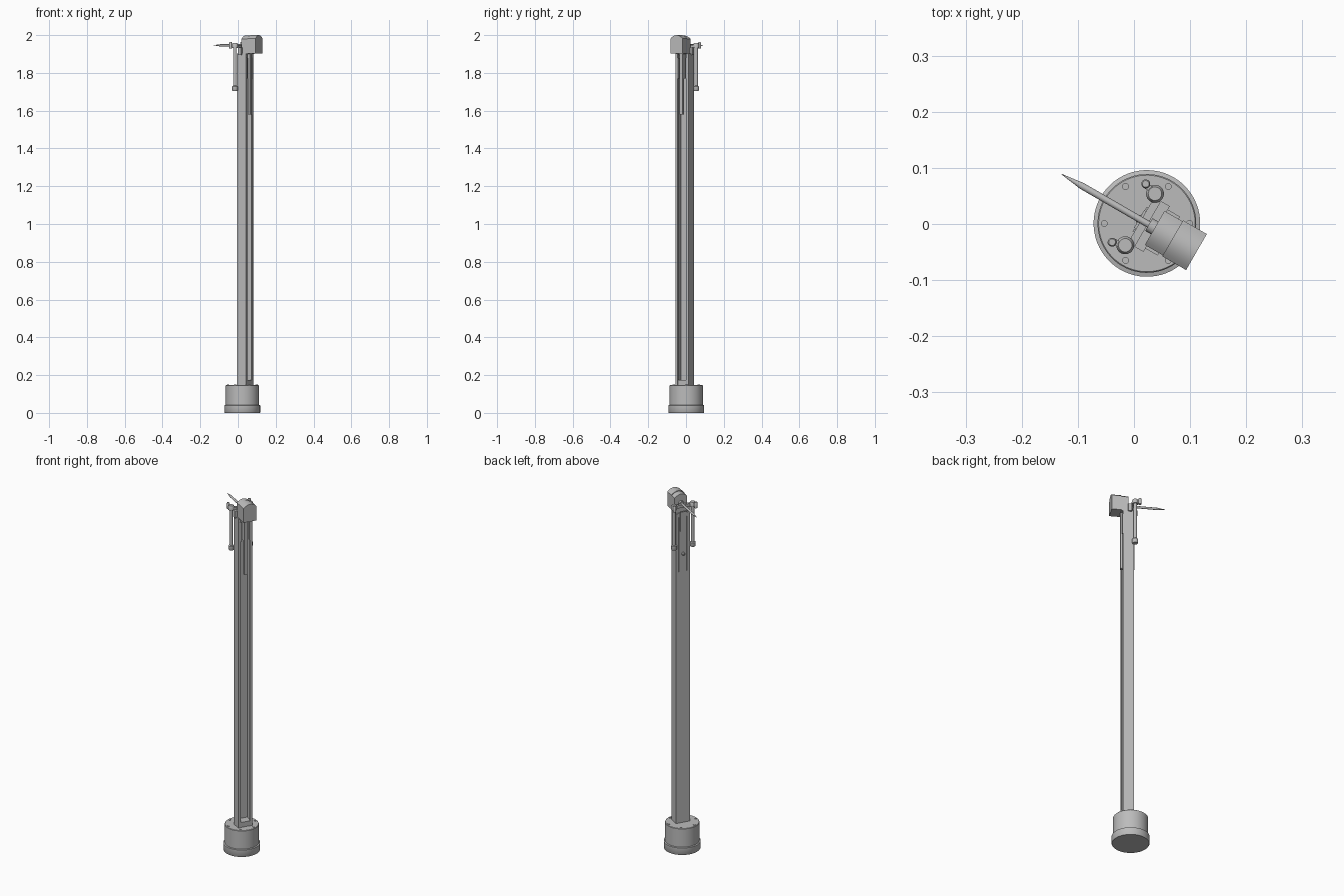
import bpy, bmesh, math
from mathutils import Matrix, Vector

if "Cube" in bpy.data.objects:
    bpy.data.objects.remove(bpy.data.objects["Cube"], do_unlink=True)

grey = bpy.data.materials.new("plain grey")
grey.use_nodes = True
colour = (0.5, 0.5, 0.5, 1)
grey.diffuse_color = colour
grey.node_tree.nodes["Principled BSDF"].inputs["Base Color"].default_value = colour

# The whole mast is turned on its base: local x runs from pin to housing
PLACE = Matrix.Translation((0.023, 0.001, 0)) @ Matrix.Rotation(math.radians(-30), 4, "Z")


def finish(name, bm):
    bmesh.ops.recalc_face_normals(bm, faces=bm.faces)
    mesh = bpy.data.meshes.new(name)
    bm.to_mesh(mesh)
    bm.free()
    mesh.materials.append(grey)
    ob = bpy.data.objects.new(name, mesh)
    bpy.context.collection.objects.link(ob)
    ob.matrix_world = PLACE
    bpy.ops.object.select_all(action="DESELECT")
    ob.select_set(True)
    bpy.context.view_layer.objects.active = ob
    bpy.ops.object.shade_smooth_by_angle(angle=math.radians(35))
    return ob


def box(name, x, y, z):
    bm = bmesh.new()
    bmesh.ops.create_cube(bm, size=1)
    for v in bm.verts:
        v.co = Vector([r[0] if c < 0 else r[1] for c, r in zip(v.co, (x, y, z))])
    return finish(name, bm)


def lathe(name, profile, at=(0, 0, 0), axis="Z", sides=24):
    """Stack of (radius, height) rings, capped at both ends."""
    bm = bmesh.new()
    turn = Matrix.Rotation(math.radians(-90), 4, "Y") if axis == "-X" else Matrix()
    rings = []
    for r, h in profile:
        ring = []
        for i in range(sides):
            a = math.tau * i / sides
            p = turn @ Vector((r * math.cos(a), r * math.sin(a), h))
            ring.append(bm.verts.new(p + Vector(at)))
        rings.append(ring)
    for a, b in zip(rings, rings[1:]):
        for i in range(sides):
            j = (i + 1) % sides
            bm.faces.new((a[i], a[j], b[j], b[i]))
    bm.faces.new(rings[0])
    bm.faces.new(rings[-1])
    return finish(name, bm)


def prism(name, outline, to_3d, depth):
    bm = bmesh.new()
    face = bm.faces.new([bm.verts.new(to_3d(p)) for p in outline])
    ext = bmesh.ops.extrude_face_region(bm, geom=[face])
    bmesh.ops.translate(bm, vec=depth,
                        verts=[g for g in ext["geom"] if isinstance(g, bmesh.types.BMVert)])
    return finish(name, bm)


# Round base with a wider foot ring
lathe("base", [(0.093, 0), (0.095, 0.003), (0.095, 0.04), (0.088, 0.042),
               (0.088, 0.145), (0.086, 0.147)], sides=64)
for i in range(6):
    a = math.tau * (i + 0.5) / 6
    lathe("base_screw", [(0.006, 0.146), (0.006, 0.15)],
          (0.076 * math.cos(a), 0.076 * math.sin(a), 0), sides=12)

# Channel column, open on the housing side, with small lips
half = [(-0.011, 0.04), (0.045, 0.04), (0.045, 0.026), (0.039, 0.026),
        (0.039, 0.033), (-0.004, 0.033)]
channel = half + [(x, -y) for x, y in reversed(half)]
prism("column", channel, lambda p: (p[0], p[1], 0.147), (0, 0, 1.755))
box("column_foot_block", (-0.004, 0.043), (-0.033, 0.033), (0.147, 0.175))

# Guide rail and clamps inside the upper channel
box("guide_rail", (0.04, 0.053), (-0.009, 0.009), (1.58, 1.905))
box("guide_carrier", (-0.004, 0.04), (-0.009, 0.009), (1.77, 1.9))
for s in (-1, 1):
    ys = sorted((s * 0.022, s * 0.035))
    box("channel_clamp", (0.035, 0.048), ys, (1.77, 1.88))
    ys = sorted((s * 0.02, s * 0.025))
    box("rear_strip", (-0.015, -0.01), ys, (1.57, 1.88))
box("rear_plate", (-0.016, -0.01), (-0.018, 0.018), (1.8, 1.91))
lathe("rear_knob", [(0.009, 0), (0.009, 0.005), (0.005, 0.009)],
      (-0.011, 0, 1.67), "-X", 16)


# Head housing with a shallow arched top
def arch(w, bottom, shoulder, top, n=12):
    pts = [(-w, bottom), (w, bottom)]
    for i in range(n + 1):
        t = 1 - 2 * i / n
        pts.append((w * t, shoulder + (top - shoulder) * (1 - t * t)))
    return pts


prism("housing_front", arch(0.037, 1.902, 1.982, 2.0),
      lambda p: (0.053, p[0], p[1]), (0.049, 0, 0))
prism("housing_rear", arch(0.035, 1.9, 1.98, 1.997),
      lambda p: (0.016, p[0], p[1]), (0.037, 0, 0))
box("head_plate", (0.0, 0.02), (-0.047, 0.047), (1.895, 1.935))
box("cross_bar", (-0.012, 0.002), (-0.045, 0.045), (1.932, 1.948))

# Pointed pin reaching out behind
lathe("pin_collar", [(0.013, 0), (0.013, 0.014)], (0.018, 0, 1.948), "-X")
lathe("pin", [(0.006, 0), (0.006, 0.155), (0.0045, 0.165), (0.0005, 0.196)],
      (0.02, 0, 1.946), "-X", 20)

# Paired hanging rods with arms, knobs and feet
for s in (-1, 1):
    at = (-0.014, s * 0.053, 0)
    lathe("rod_arm", [(0.016, 1.932), (0.016, 1.95), (0.012, 1.957)], at)
    lathe("hanging_rod", [(0.009, 1.72), (0.009, 1.935)], at)
    lathe("rod_foot", [(0.013, 1.705), (0.015, 1.708), (0.015, 1.728), (0.01, 1.732)], at)
    box("knob_link", (-0.037, -0.014), (s * 0.057 - 0.005, s * 0.057 + 0.005),
        (1.937, 1.955))
    lathe("arm_knob", [(0.008, 1.93), (0.008, 1.96), (0.006, 1.963)],
          (-0.037, s * 0.06, 0), sides=16)
